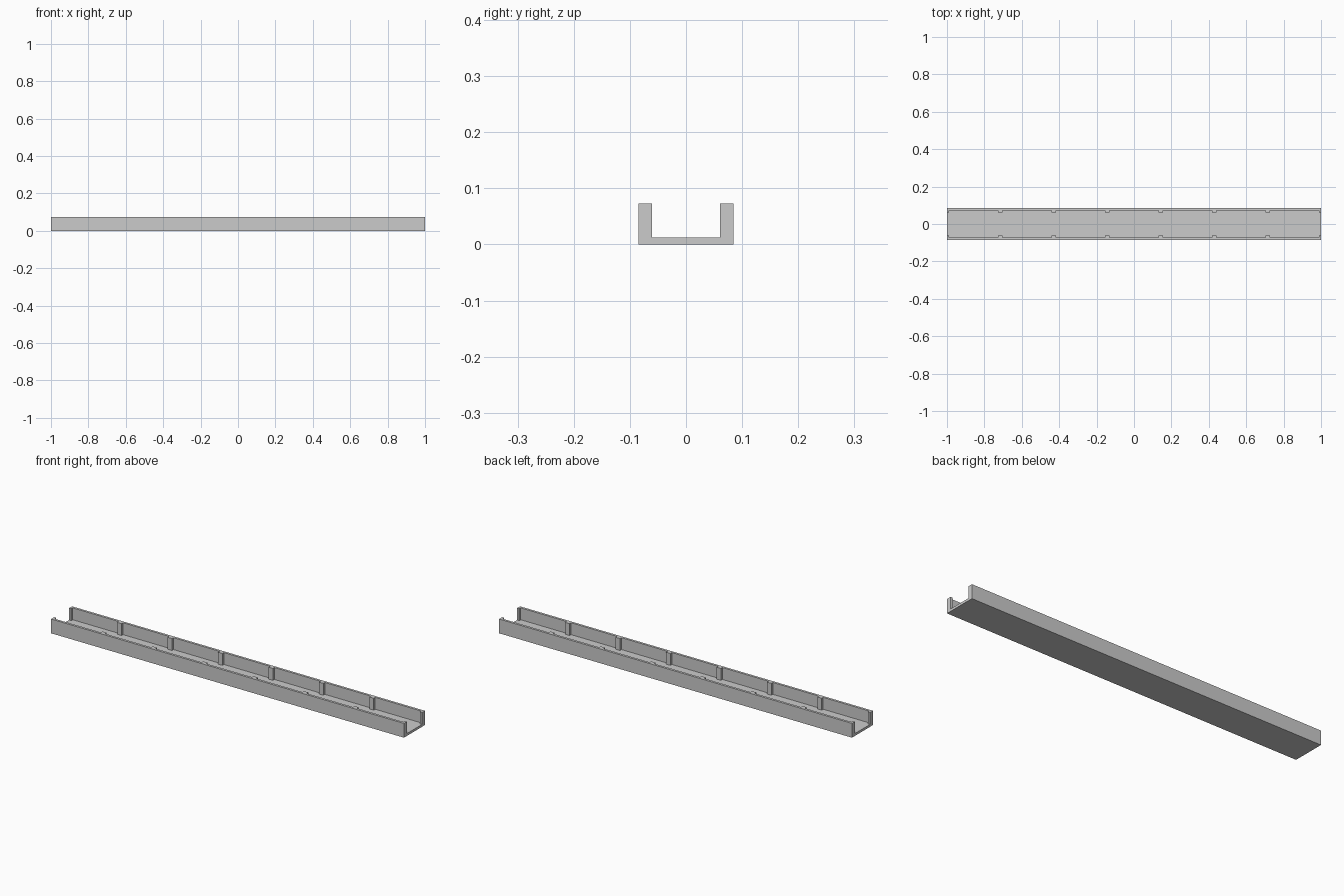
import bpy
import bmesh
import math

cube = bpy.data.objects.get("Cube")
if cube:
    bpy.data.objects.remove(cube, do_unlink=True)

# Overall sizes
HALF_LEN, HALF_WID, HEIGHT = 1.0, 0.085, 0.073
THICK = 0.0122                    # floor, wall and rib depth
WALL_IN = HALF_WID - THICK        # inner face of the wall
RIB_IN = WALL_IN - THICK          # inner face of the ribs
RIB_HALF = THICK
BAYS = 7

grey = bpy.data.materials.new("light_grey")
grey.use_nodes = True
colour = (0.6, 0.6, 0.6, 1)
grey.diffuse_color = colour
grey.node_tree.nodes["Principled BSDF"].inputs["Base Color"].default_value = colour


def inner_edge():
    """Inner plan line of one wall, stepping in at every rib."""
    points = []
    for i in range(BAYS + 1):
        x = -HALF_LEN + 2 * HALF_LEN * i / BAYS
        left, right = x - RIB_HALF, x + RIB_HALF
        if i > 0:
            points.append((left, WALL_IN))
        points.append((max(left, -HALF_LEN), RIB_IN))
        points.append((min(right, HALF_LEN), RIB_IN))
        if i < BAYS:
            points.append((right, WALL_IN))
    return points


def raise_faces(bm, faces, height):
    """Extrude faces upward and return the new top faces."""
    new = bmesh.ops.extrude_face_region(bm, geom=faces)["geom"]
    verts = [g for g in new if isinstance(g, bmesh.types.BMVert)]
    bmesh.ops.translate(bm, verts=verts, vec=(0, 0, height))
    return [g for g in new if isinstance(g, bmesh.types.BMFace)]


bm = bmesh.new()

# Plan: two ribbed walls with the channel floor between them
inner = {s: [bm.verts.new((x, s * y, 0)) for x, y in inner_edge()] for s in (-1, 1)}
for s in (-1, 1):
    outer = [bm.verts.new((x, s * HALF_WID, 0)) for x in (HALF_LEN, -HALF_LEN)]
    bm.faces.new(inner[s] + outer)
bm.faces.new(inner[-1] + inner[1][::-1])
bmesh.ops.recalc_face_normals(bm, faces=bm.faces[:])

# Floor slab, then the walls and ribs raised from it
tops = raise_faces(bm, bm.faces[:], THICK)
walls = [f for f in tops if max(abs(v.co.y) for v in f.verts) > WALL_IN + THICK / 2]
raise_faces(bm, walls, HEIGHT - THICK)
buried = [f for f in walls if f.is_valid]
if buried:
    bmesh.ops.delete(bm, geom=buried, context="FACES_ONLY")

# Merge flat regions into clean faces
bmesh.ops.dissolve_limit(bm, angle_limit=math.radians(1),
                         verts=bm.verts[:], edges=bm.edges[:])
bmesh.ops.recalc_face_normals(bm, faces=bm.faces[:])

mesh = bpy.data.meshes.new("ribbed_channel")
bm.to_mesh(mesh)
bm.free()
mesh.materials.append(grey)
channel = bpy.data.objects.new("ribbed_channel", mesh)
bpy.context.collection.objects.link(channel)
